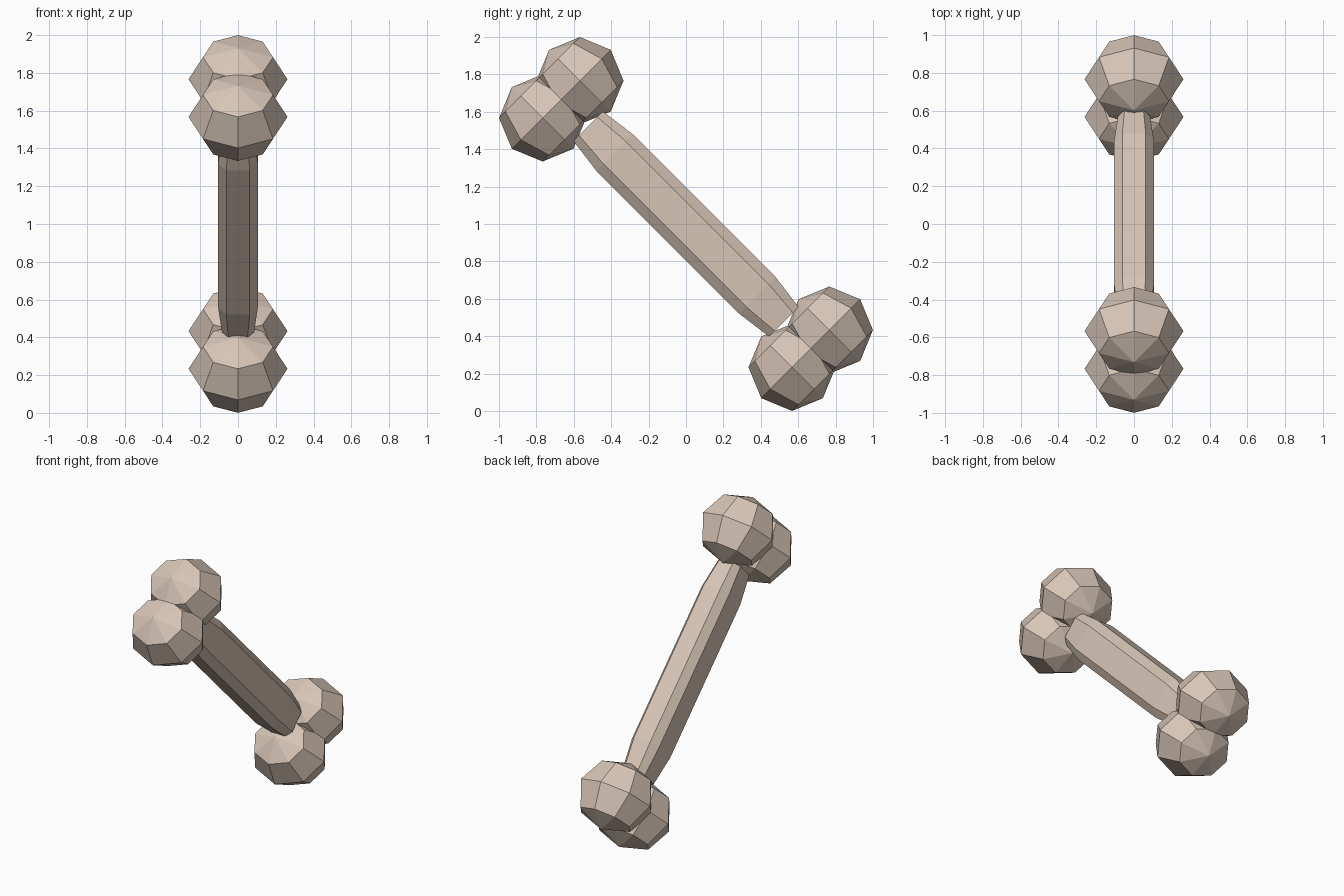
import bpy, bmesh
from math import radians
from mathutils import Matrix

if "Cube" in bpy.data.objects:
    bpy.data.objects.remove(bpy.data.objects["Cube"])

# Local z runs along the bone; the whole bone is tilted 45 degrees about x
TILT = Matrix.Translation((0, 0, 1)) @ Matrix.Rotation(radians(45), 4, 'X')

mat = bpy.data.materials.new("bone_tan")
mat.diffuse_color = (0.68, 0.56, 0.47, 1)
mat.use_nodes = True
mat.node_tree.nodes["Principled BSDF"].inputs["Base Color"].default_value = mat.diffuse_color


def add_object(name, bm):
    bmesh.ops.recalc_face_normals(bm, faces=bm.faces)
    bm.transform(TILT)
    mesh = bpy.data.meshes.new(name)
    bm.to_mesh(mesh)
    bm.free()
    mesh.materials.append(mat)
    bpy.context.collection.objects.link(bpy.data.objects.new(name, mesh))


# Shaft: chamfered rectangular section, narrowing at both ends
section = [(0.105, -0.085), (0.105, 0.085), (0.062, 0.138), (-0.062, 0.138),
           (-0.105, 0.085), (-0.105, -0.085), (-0.062, -0.138), (0.062, -0.138)]
bm = bmesh.new()
rings = [[bm.verts.new((x * k, y * k, z)) for x, y in section]
         for z, k in ((-0.74, 0.81), (-0.54, 1), (0.54, 1), (0.74, 0.81))]
for a, b in zip(rings, rings[1:]):
    for i in range(8):
        j = (i + 1) % 8
        bm.faces.new((a[i], a[j], b[j], b[i]))
bm.faces.new(rings[0])
bm.faces.new(rings[-1])
add_object("shaft", bm)

# Knuckles: two faceted balls side by side at each end
for end, sz in (("upper", 1), ("lower", -1)):
    for side, sy in (("back", 1), ("front", -1)):
        bm = bmesh.new()
        place = (Matrix.Translation((0, 0.141 * sy, 0.943 * sz))
                 @ Matrix.Diagonal((0.262, 0.233, 0.233, 1)))
        bmesh.ops.create_uvsphere(bm, u_segments=8, v_segments=4, radius=1, matrix=place)
        add_object(f"{end}_{side}_knuckle", bm)
